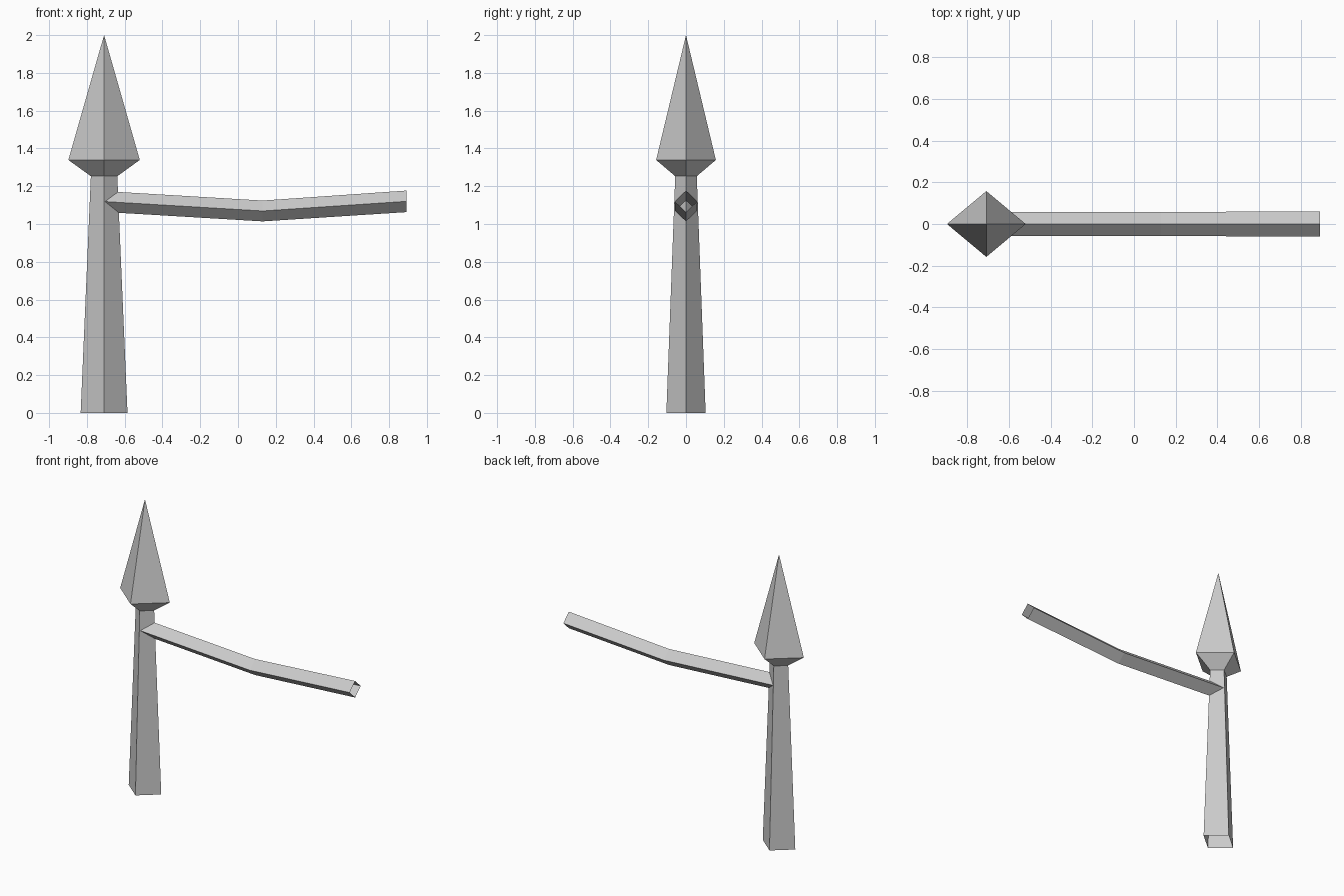
import bpy
import bmesh

cube = bpy.data.objects.get("Cube")
if cube:
    bpy.data.objects.remove(cube, do_unlink=True)

GREY = (0.6, 0.6, 0.6, 1.0)
mat = bpy.data.materials.new("plain grey")
mat.use_nodes = True
mat.diffuse_color = GREY
mat.node_tree.nodes["Principled BSDF"].inputs["Base Color"].default_value = GREY


def diamond(u, v):
    """Four corners of a diamond with half widths u and v."""
    return [(u, 0), (0, v), (-u, 0), (0, -v)]


def loft(name, rings, tip=None):
    """Open flat-faced tube through four-point rings, optionally closed to a tip."""
    bm = bmesh.new()
    loops = [[bm.verts.new(p) for p in ring] for ring in rings]
    pairs = [(i, (i + 1) % 4) for i in range(4)]
    for low, high in zip(loops, loops[1:]):
        for i, j in pairs:
            bm.faces.new((low[i], low[j], high[j], high[i]))
    if tip:
        apex = bm.verts.new(tip)
        for i, j in pairs:
            bm.faces.new((loops[-1][i], loops[-1][j], apex))
    mesh = bpy.data.meshes.new(name)
    bm.to_mesh(mesh)
    bm.free()
    mesh.materials.append(mat)
    obj = bpy.data.objects.new(name, mesh)
    bpy.context.collection.objects.link(obj)
    return obj


def post_ring(u, v, z):
    return [(POST_X + a, b, z) for a, b in diamond(u, v)]


def rail_ring(x, z, r):
    return [(x, a, z + b) for a, b in diamond(r, r * 0.95)]


POST_X = -0.709

# Tapered post, open at the foot
loft("post", [post_ring(0.124, 0.104, 0), post_ring(0.07, 0.057, 1.253)])

# Spear-shaped head
loft("post_head", [post_ring(0.07, 0.057, 1.253), post_ring(0.189, 0.158, 1.339)],
     tip=(POST_X, 0, 2))

# Sagging open-ended rail
loft("rail", [rail_ring(-0.709, 1.119, 0.058), rail_ring(0.13, 1.069, 0.058),
              rail_ring(0.893, 1.12, 0.06)])
